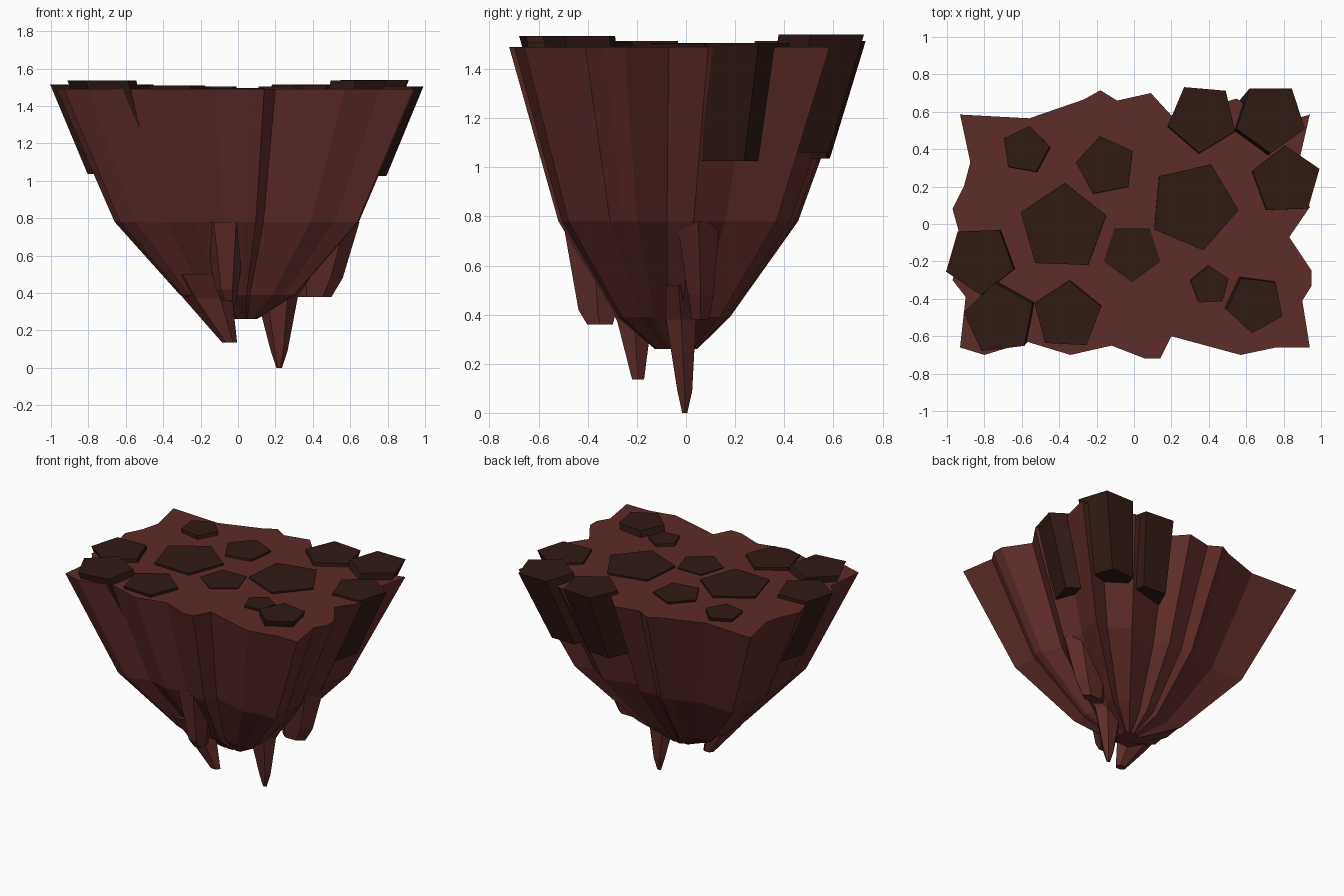
import bpy, bmesh
from math import cos, sin, radians, tau


def material(name, rgb):
    m = bpy.data.materials.new(name)
    m.diffuse_color = (*rgb, 1)
    return m


ROCK = material("red_rock", (0.11, 0.025, 0.022))
SLAB = material("dark_stone", (0.03, 0.010, 0.007))


def loft(name, rings, mat):
    """Closed flat-shaded mesh skinned through rings of equal point count."""
    bm = bmesh.new()
    loops = [[bm.verts.new(p) for p in r] for r in rings]
    n = len(loops[0])
    for a, b in zip(loops, loops[1:]):
        for i in range(n):
            j = (i + 1) % n
            bm.faces.new((a[i], a[j], b[j], b[i]))
    bm.faces.new(loops[0])
    bm.faces.new(loops[-1])
    bmesh.ops.recalc_face_normals(bm, faces=bm.faces)
    me = bpy.data.meshes.new(name)
    bm.to_mesh(me)
    bm.free()
    me.materials.append(mat)
    ob = bpy.data.objects.new(name, me)
    bpy.context.collection.objects.link(ob)
    return ob


# Main rock: jagged plateau outline, shrinking downwards
OUTLINE = [(-.93, -.66), (-.80, -.70), (-.57, -.63), (-.34, -.70), (-.12, -.65),
           (.06, -.72), (.14, -.72), (.20, -.60), (.57, -.70), (.76, -.66),
           (.94, -.66), (.90, -.41), (.95, -.33), (.95, -.25), (.83, -.07),
           (.94, .09), (.87, .28), (.94, .585), (.75, .53), (.55, .67),
           (.20, .58), (.09, .70), (-.09, .66), (-.18, .715), (-.27, .665),
           (-.56, .565), (-.93, .585), (-.875, .33), (-.91, .20), (-.97, .08),
           (-.92, -.10), (-.97, -.30), (-.90, -.39)]
# z, x scale, y scale, x shift, y shift
LEVELS = [(1.49, 1, 1, 0, 0), (.78, .68, .68, 0, -.03),
          (.39, .32, .32, 0, -.05), (.26, .07, .12, .035, -.04)]
loft("island_rock", [[(x * sx + dx, y * sy + dy, z) for x, y in OUTLINE]
                     for z, sx, sy, dx, dy in LEVELS], ROCK)


# Hanging spikes: rings of (x, y, x radius, y radius, z)
def spike(name, rings, n=6):
    loft(name, [[(x + rx * cos(tau * i / n), y + ry * sin(tau * i / n), z)
                 for i in range(n)] for x, y, rx, ry, z in rings], ROCK)


spike("long_spike", [(.24, -.03, .17, .12, .52), (.21, -.02, .11, .07, .38),
                     (.22, -.005, .045, .035, .09), (.22, -.005, .015, .012, 0)])
spike("front_spike", [(-.20, -.22, .19, .14, .50), (-.16, -.21, .13, .08, .37),
                      (-.045, -.195, .04, .028, .135)])
spike("front_fin", [(-.07, -.38, .12, .14, .78), (-.06, -.36, .06, .09, .42),
                    (-.05, -.35, .04, .06, .36)])
spike("side_fin", [(.50, .05, .15, .10, .78), (.43, .06, .13, .06, .48),
                   (.41, .06, .09, .04, .38)])

# Pentagonal stones: x, y, radius, angle, top height
STONES = [(-.38, -.02, .24, 88, 1.505), (.317, .096, .243, 67, 1.503),
          (-.15, .31, .163, 101, 1.505), (-.01, -.152, .16, -90, 1.497),
          (-.58, .397, .13, 80, 1.515), (.406, -.33, .107, 93, 1.51),
          (.65, -.427, .158, 119, 1.535), (.815, .231, .188, 92, 1.505),
          (.731, .569, .192, 54, 1.54), (.366, .569, .19, 121, 1.515),
          (-.826, -.19, .19, 56, 1.515), (-.72, -.509, .195, 97, 1.535),
          (-.357, -.49, .188, 87, 1.51)]
for k, (x, y, r, a, z) in enumerate(STONES):
    top = [(x + r * cos(radians(a + 72 * i)), y + r * sin(radians(a + 72 * i)))
           for i in range(5)]
    loft(f"stone_{k + 1}", [[(u, v, z) for u, v in top],
                            [(u * .8, v * .8, z - .48) for u, v in top]], SLAB)
